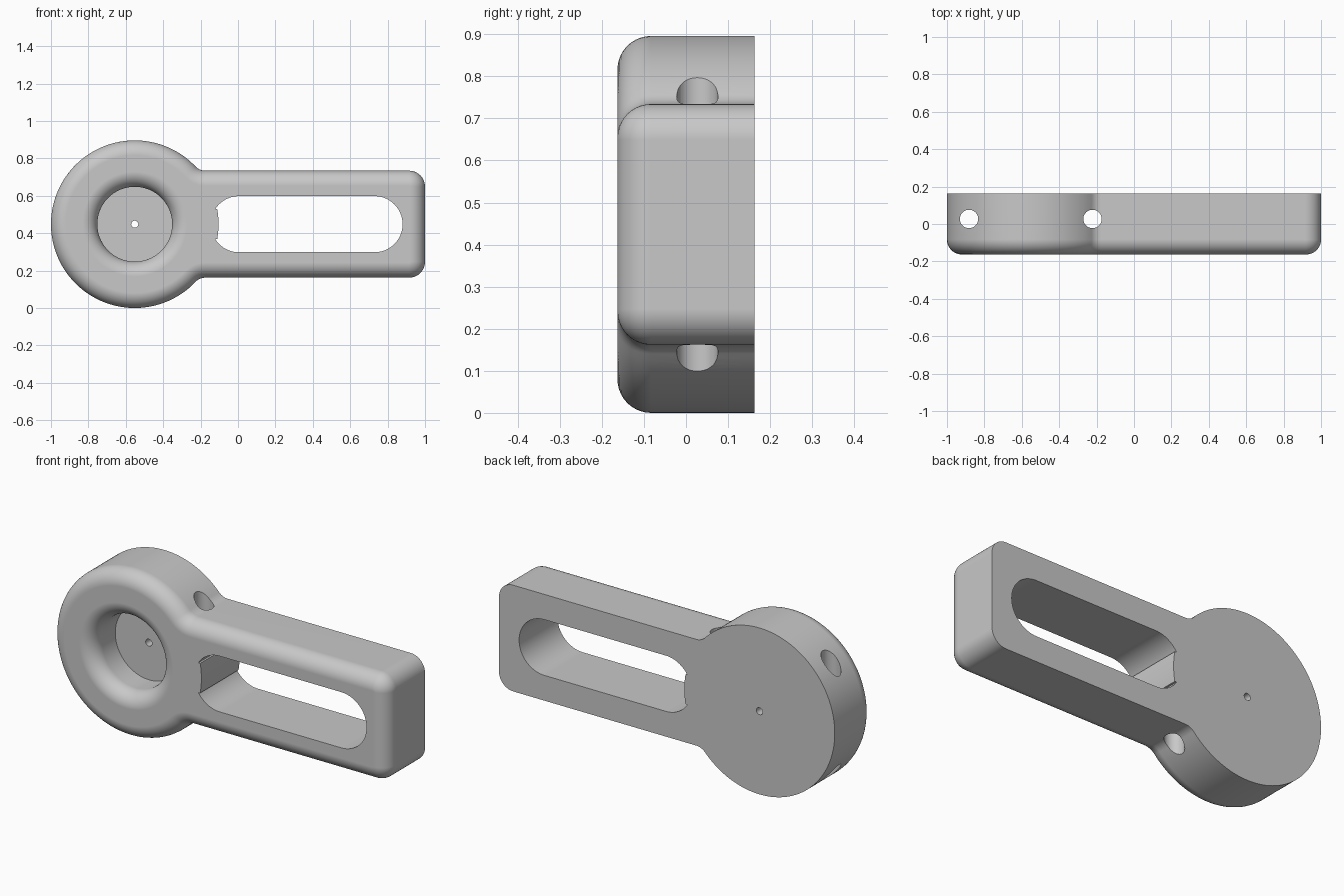
import bpy, bmesh, math
from mathutils import Vector

if "Cube" in bpy.data.objects:
    bpy.data.objects.remove(bpy.data.objects["Cube"])

CX, CZ, R = -0.552, 0.448, 0.448      # round head
H, CORNER, FILLET = 0.286, 0.085, 0.07  # arm half height, end corners, neck
BACK, FRONT, EDGE = 0.163, -0.163, 0.08
FLOOR = 0.03                          # recess floor depth

grey = bpy.data.materials.new("light grey")
grey.use_nodes = True
grey.diffuse_color = (0.58, 0.58, 0.58, 1)
grey.node_tree.nodes["Principled BSDF"].inputs["Base Color"].default_value = grey.diffuse_color


def arc(cx, cz, r, a0, a1, n, sign=1):
    """Points on an arc, each paired with its outward normal."""
    out = []
    for i in range(n + 1):
        a = a0 + (a1 - a0) * i / n
        d = Vector((math.cos(a), math.sin(a)))
        out.append((Vector((cx, cz)) + d * r, d * sign))
    return out


def loft(name, rings, closed=False):
    """Skin equal-length rings of points; cap the ends unless closed."""
    bm = bmesh.new()
    loops = [[bm.verts.new(p) for p in ring] for ring in rings]
    n = len(loops[0])
    for a, b in zip(loops, loops[1:]):
        for i in range(n):
            j = (i + 1) % n
            bm.faces.new((a[i], a[j], b[j], b[i]))
    bm.faces.new(loops[0])
    bm.faces.new(loops[-1])
    bmesh.ops.recalc_face_normals(bm, faces=bm.faces)
    me = bpy.data.meshes.new(name)
    bm.to_mesh(me)
    bm.free()
    me.materials.append(grey)
    ob = bpy.data.objects.new(name, me)
    bpy.context.collection.objects.link(ob)
    return ob


def round_cutter(name, center, axis, profile, n=64):
    """Turned cutter from (radius, position) pairs along the y or z axis."""
    rings = []
    for r, t in profile:
        ring = []
        for i in range(n):
            a = 2 * math.pi * i / n
            u, v = r * math.cos(a), r * math.sin(a)
            ring.append(Vector(center) + Vector((u, t, v) if axis == "y" else (u, v, t)))
        rings.append(ring)
    return loft(name, rings)


# Outline of head, neck fillets and arm, built for the upper half and mirrored
fx = CX + math.sqrt((R + FILLET) ** 2 - (H + FILLET) ** 2)
th = math.atan2(H + FILLET, fx - CX)
upper = arc(1 - CORNER, H - CORNER, CORNER, 0, math.pi / 2, 12)
upper += arc(fx, H + FILLET, FILLET, -math.pi / 2, th - math.pi, 10, -1)
upper += arc(CX, 0, R, th, math.pi, 60)[1:]
flip = lambda v: Vector((v.x, -v.y))
outline = upper + [(flip(p), flip(n)) for p, n in reversed(upper[:-1])]

# Body with rounded front edge
levels = [(0, BACK)]
for i in range(11):
    a = math.pi / 2 * i / 10
    levels.append((EDGE * (1 - math.cos(a)), FRONT + EDGE * (1 - math.sin(a))))
body = loft("lever_body", [[(p.x - n.x * d, y, CZ + p.y - n.y * d) for p, n in outline]
                           for d, y in levels])

# Slot through the arm, its inner end following the head
S = 0.15
meet = math.asin(0.08 / R)
slot = arc(0.73, 0, S, -math.pi / 2, math.pi / 2, 32)
a_end = math.pi - math.asin(0.08 / S)
slot += arc(0.005, 0, S, math.pi / 2, a_end, 16)
slot += arc(CX, 0, R, meet, -meet, 12)
slot += arc(0.005, 0, S, -a_end, -math.pi / 2, 16)
cutters = [loft("slot_cutter", [[(p.x, y, CZ + p.y) for p, n in slot] for y in (-0.3, 0.3)])]

# Flared recess in the head
RC = 0.2
recess = [(RC, FLOOR)]
for i in range(11):
    a = math.pi / 2 * i / 10
    recess.append((RC + EDGE * (1 - math.cos(a)), FRONT + EDGE * (1 - math.sin(a))))
recess.append((RC + EDGE, -0.3))
cutters.append(round_cutter("recess_cutter", (CX, 0, CZ), "y", recess, 96))

# Pin hole and the two cross holes
cutters.append(round_cutter("pin_cutter", (CX, 0, CZ), "y", [(0.019, -0.1), (0.019, 0.3)], 24))
for x in (-0.882, -0.222):
    cutters.append(round_cutter("cross_hole_cutter", (x, 0.027, 0), "z",
                                [(0.049, -0.2), (0.049, 1.1)], 48))

bpy.ops.object.select_all(action="DESELECT")
body.select_set(True)
bpy.context.view_layer.objects.active = body
for c in cutters:
    m = body.modifiers.new("cut", "BOOLEAN")
    m.operation, m.solver, m.object = "DIFFERENCE", "EXACT", c
    bpy.ops.object.modifier_apply(modifier=m.name)
    bpy.data.objects.remove(c)

bpy.ops.object.shade_smooth_by_angle(angle=math.radians(30))
w = body.modifiers.new("even_shading", "WEIGHTED_NORMAL")
w.keep_sharp = True
